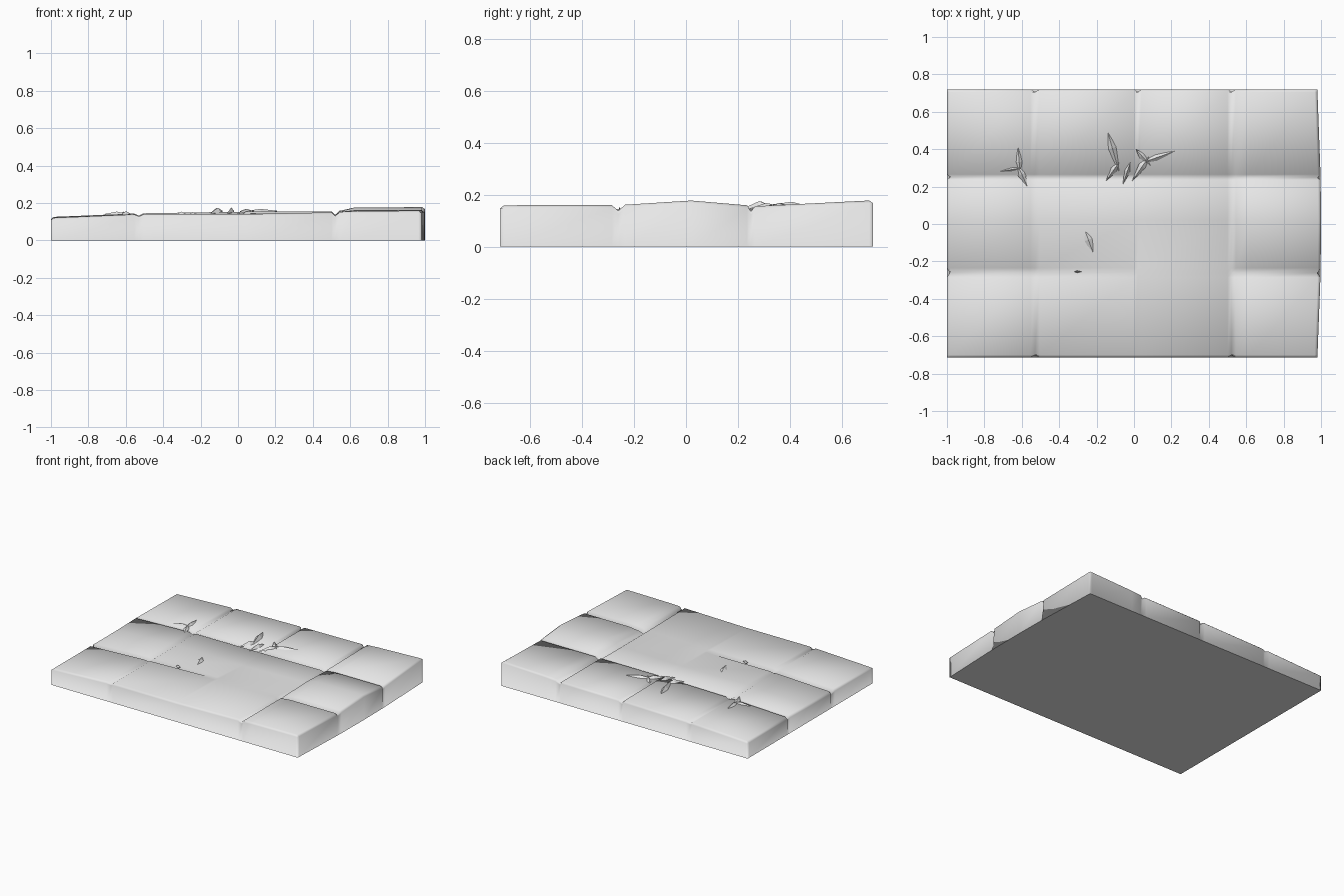
import bpy
import bmesh
from mathutils import Vector

if "Cube" in bpy.data.objects:
    bpy.data.objects.remove(bpy.data.objects["Cube"], do_unlink=True)

stone = bpy.data.materials.new("pale_stone")
stone.use_nodes = True
stone.diffuse_color = (0.8, 0.8, 0.8, 1)
stone.node_tree.nodes["Principled BSDF"].inputs["Base Color"].default_value = (0.8, 0.8, 0.8, 1)

# Uneven paving heights at a few control lines
CX = [-1, -0.53, 0.02, 0.5, 0.6, 1]
CY = [-0.72, -0.26, 0.02, 0.23, 0.27, 0.72]
HEIGHTS = [
    [0.12, 0.14, 0.14, 0.15, 0.155, 0.16],
    [0.12, 0.14, 0.14, 0.145, 0.16, 0.16],
    [0.12, 0.14, 0.133, 0.145, 0.175, 0.178],
    [0.125, 0.14, 0.14, 0.145, 0.16, 0.16],
    [0.125, 0.145, 0.155, 0.155, 0.155, 0.155],
    [0.12, 0.14, 0.15, 0.155, 0.165, 0.18],
]


def lerp_table(keys, values, t):
    for k in range(len(keys) - 1):
        if t <= keys[k + 1]:
            f = max(0, (t - keys[k]) / (keys[k + 1] - keys[k]))
            return values[k] * (1 - f) + values[k + 1] * f
    return values[-1]


def height(x, y):
    return lerp_table(CY, [lerp_table(CX, row, x) for row in HEIGHTS], y)


def groove(x, y):
    """Depth of the joint between paving stones at a grid point."""
    depth = 0
    if x == -0.53:
        depth = 0.012
    if x == 0.52 or (x == 0.02 and y >= 0.25):
        depth = 0.02
    if y == 0.25 or (y == -0.26 and abs(x) > 0.5):
        depth = 0.022
    return depth


def finish(bm, name):
    bmesh.ops.recalc_face_normals(bm, faces=bm.faces)
    mesh = bpy.data.meshes.new(name)
    bm.to_mesh(mesh)
    bm.free()
    mesh.materials.append(stone)
    obj = bpy.data.objects.new(name, mesh)
    bpy.context.collection.objects.link(obj)
    return obj


# Paved slab: grooved top grid, side walls and flat underside
XS = [-1, -0.985, -0.555, -0.53, -0.505, 0, 0.02, 0.04, 0.5, 0.52, 0.545, 0.62, 0.965, 0.98]
YS = [-0.715, -0.7, -0.285, -0.26, -0.235, 0.02, 0.235, 0.25, 0.265, 0.705, 0.72]


def outline(x, y):
    """Bow the +x end slightly outward."""
    return x + 0.02 * (1 - (y / 0.72) ** 2) if x > 0.9 else x


bm = bmesh.new()
grid, floor = {}, {}
nx, ny = len(XS), len(YS)
for i, x in enumerate(XS):
    for j, y in enumerate(YS):
        end_x, end_y = i in (0, nx - 1), j in (0, ny - 1)
        depth = groove(x, y)
        px, py = outline(x, y), y
        if end_x or end_y:
            floor[i, j] = bm.verts.new((px, py, 0))
        if depth and end_x:
            px -= 0.015 if px > 0 else -0.015
        if depth and end_y:
            py -= 0.015 if py > 0 else -0.015
        rim = 0.012 if end_x or end_y else 0
        grid[i, j] = bm.verts.new((px, py, height(x, y) - depth - rim))

for i in range(nx - 1):
    for j in range(ny - 1):
        bm.faces.new((grid[i, j], grid[i + 1, j], grid[i + 1, j + 1], grid[i, j + 1]))

loop = [(i, 0) for i in range(nx - 1)] + [(nx - 1, j) for j in range(ny - 1)]
loop += [(i, ny - 1) for i in range(nx - 1, 0, -1)] + [(0, j) for j in range(ny - 1, 0, -1)]
for a, b in zip(loop, loop[1:] + loop[:1]):
    bm.faces.new((floor[a], floor[b], grid[b], grid[a]))
underside = bm.faces.new([floor[k] for k in reversed(loop)])
bmesh.ops.inset_region(bm, faces=[underside], thickness=0.2)
slab = finish(bm, "paved_slab")
slab.data.shade_smooth()


# Stone chips: faceted slivers lying on the paving
def sliver(bm, start, end, width, rise):
    a, b = Vector(start), Vector(end)
    mid = a.lerp(b, 0.4)
    side = Vector((a.y - b.y, b.x - a.x)).normalized() * width

    def point(p, lift):
        return bm.verts.new((p.x, p.y, height(p.x, p.y) + lift))

    tail, tip = point(a, 0.003), point(b, 0.003)
    left, right = point(mid + side, -0.004), point(mid - side, -0.004)
    top, base = point(mid, rise), point(mid, -0.01)
    for p, q in ((left, top), (top, right), (right, base), (base, left)):
        bm.faces.new((tail, p, q))
        bm.faces.new((tip, q, p))


CHIPS = {
    "chips_left": [((-0.61, 0.28), (-0.62, 0.41), 0.02), ((-0.6, 0.3), (-0.72, 0.28), 0.012),
                   ((-0.62, 0.31), (-0.57, 0.2), 0.022)],
    "chips_middle": [((-0.14, 0.49), (-0.08, 0.28), 0.024), ((-0.08, 0.33), (-0.15, 0.23), 0.02),
                     ((-0.02, 0.33), (-0.06, 0.21), 0.016)],
    "chips_right": [((0.01, 0.4), (0.09, 0.31), 0.018), ((0.08, 0.36), (-0.01, 0.23), 0.022),
                    ((0.05, 0.33), (0.22, 0.39), 0.02)],
    "chips_front": [((-0.26, -0.04), (-0.22, -0.15), 0.025), ((-0.32, -0.255), (-0.28, -0.255), 0.006)],
}
for name, pieces in CHIPS.items():
    bm = bmesh.new()
    for start, end, width in pieces:
        sliver(bm, start, end, width, 0.022 if name == "chips_middle" else 0.014)
    finish(bm, name)
